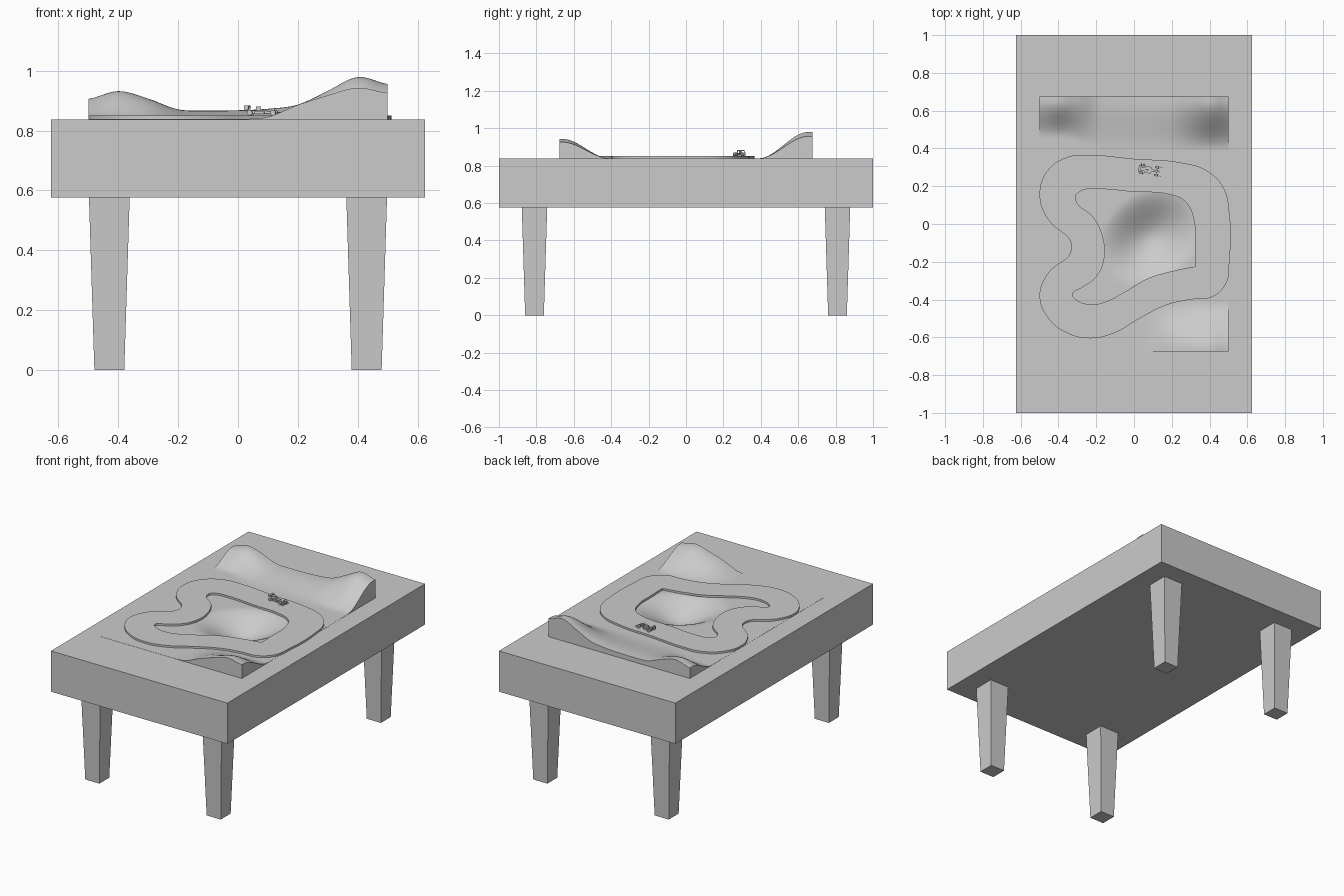
import bpy, bmesh, math
from mathutils import Matrix, Vector

if "Cube" in bpy.data.objects:
    bpy.data.objects.remove(bpy.data.objects["Cube"])

grey = bpy.data.materials.new("plain_grey")
grey.use_nodes = True
grey.diffuse_color = (0.6, 0.6, 0.6, 1)
grey.node_tree.nodes["Principled BSDF"].inputs["Base Color"].default_value = (0.6, 0.6, 0.6, 1)

TOP = 0.838
UNDER = 0.577


def finish(name, bm, smooth=False):
    bmesh.ops.recalc_face_normals(bm, faces=bm.faces)
    mesh = bpy.data.meshes.new(name)
    bm.to_mesh(mesh)
    bm.free()
    mesh.materials.append(grey)
    obj = bpy.data.objects.new(name, mesh)
    bpy.context.collection.objects.link(obj)
    if smooth:
        shade(obj)
    return obj


def shade(obj):
    bpy.ops.object.select_all(action="DESELECT")
    obj.select_set(True)
    bpy.context.view_layer.objects.active = obj
    bpy.ops.object.shade_smooth_by_angle(angle=math.radians(40))


def add_box(bm, size, centre):
    mat = Matrix.Translation(centre) @ Matrix.Diagonal((*size, 1))
    return bmesh.ops.create_cube(bm, size=1, matrix=mat)["verts"]


# Table top with a shallow pocket that holds the landscape
bm = bmesh.new()
add_box(bm, (1.25, 2, TOP - UNDER), (0, 0, (TOP + UNDER) / 2))
bm.normal_update()
lid = max(bm.faces, key=lambda f: f.normal.z)
bmesh.ops.inset_individual(bm, faces=[lid], thickness=0.1)
for v in lid.verts:
    v.co.x = math.copysign(0.48, v.co.x)
    v.co.y = math.copysign(0.65, v.co.y)
pocket = bmesh.ops.extrude_discrete_faces(bm, faces=[lid])["faces"][0]
for v in pocket.verts:
    v.co.z -= 0.16
bmesh.ops.remove_doubles(bm, verts=bm.verts, dist=0.0001)
finish("table_top", bm)

# Four tapered legs
for side, sx in (("left", 1), ("right", -1)):
    for end, sy in (("front", -1), ("back", 1)):
        bm = bmesh.new()
        bmesh.ops.create_cone(
            bm, cap_ends=True, segments=4, radius1=0.05 * math.sqrt(2),
            radius2=0.068 * math.sqrt(2), depth=UNDER,
            matrix=Matrix.Translation((sx * 0.43, sy * 0.81, UNDER / 2))
            @ Matrix.Rotation(math.pi / 4, 4, "Z"))
        finish(f"{end}_{side}_leg", bm)

# Landscape: ridge heights at even steps across the width
BACK = [.067, .093, .068, .032, .028, .029, .034, .048, .094, .140, .117]
FRONT = [0, 0, 0, 0, 0, 0, .007, .047, .079, .104, .087]


def along(heights, x):
    t = min(max((x + 0.5) * 10, 0), 9.9999)
    i = int(t)
    u = t - i
    a, b, c, d = (heights[min(max(i + k, 0), 10)] for k in (-1, 0, 1, 2))
    return b + 0.5 * u * (c - a + u * (2*a - 5*b + 4*c - d + u * (3*(b - c) + d - a)))


def ramp(v, lo, hi):
    t = min(max((v - lo) / (hi - lo), 0), 1)
    return t * t * (3 - 2 * t)


def ground(x, y):
    shift = 0.07 * ramp(-x, 0.15, 0.4)
    z = along(BACK, x) * ramp(y, 0.39 + shift, 0.65)
    z += max(along(FRONT, x), 0) * ramp(-y, 0.41, 0.66)
    # bowl inside the circuit, slightly skewed
    dx = (x - 0.09) / 0.28
    dy = (y + 0.07 - 0.2 * (x - 0.09)) / 0.26
    z -= 0.1 * (1 - ramp(math.hypot(dx, dy), 0, 1))
    return TOP + 0.001 + z


bm = bmesh.new()
bmesh.ops.create_grid(bm, x_segments=60, y_segments=80, size=1,
                      matrix=Matrix.Diagonal((0.5, 0.675, 1, 1)))
for v in bm.verts:
    v.co.z = ground(v.co.x, v.co.y)
rim = [e for e in bm.edges if e.is_boundary]
skirt = bmesh.ops.extrude_edge_only(bm, edges=rim)["geom"]
for v in skirt:
    if isinstance(v, bmesh.types.BMVert):
        v.co.z = TOP - 0.005
finish("landscape", bm, True)

# Race circuit: flat ring between two smooth outlines
OUTER = [(-.5, .15), (-.46, .28), (-.35, .355), (-.23, .365), (0, .345), (.25, .325),
         (.39, .28), (.475, .19), (.505, .06), (.505, -.2), (.485, -.32), (.41, -.388),
         (.3, -.4), (.17, -.43), (.03, -.5), (-.1, -.575), (-.23, -.605), (-.36, -.575),
         (-.46, -.49), (-.5, -.38), (-.46, -.265), (-.33, -.125), (-.46, .03)]
INNER = [(-.31, .14), (-.28, .175), (-.2, .185), (0, .17), (.18, .158), (.27, .12),
         (.315, .03), (.322, -.1), (.325, -.225), (.2, -.25), (.07, -.29), (-.05, -.36),
         (-.16, -.415), (-.23, -.425), (-.3, -.405), (-.325, -.37), (-.28, -.34),
         (-.2, -.28), (-.157, -.18), (-.165, -.07), (-.21, .03)]
curve = bpy.data.curves.new("circuit", "CURVE")
curve.dimensions = "2D"
curve.fill_mode = "BOTH"
curve.extrude = 0.0065
curve.resolution_u = 6
for outline in (OUTER, INNER):
    spline = curve.splines.new("BEZIER")
    spline.bezier_points.add(len(outline) - 1)
    spline.use_cyclic_u = True
    for p, xy in zip(spline.bezier_points, outline):
        p.co = (*xy, 0)
        kind = "VECTOR" if xy in ((.325, -.225),) else "AUTO"
        p.handle_left_type = p.handle_right_type = kind
curve.materials.append(grey)
circuit = bpy.data.objects.new("circuit", curve)
circuit.location.z = TOP + 0.0065
bpy.context.collection.objects.link(circuit)
bpy.ops.object.select_all(action="DESELECT")
circuit.select_set(True)
bpy.context.view_layer.objects.active = circuit
bpy.ops.object.convert(target="MESH")
shade(bpy.context.view_layer.objects.active)

# Small open-wheel race car, nose towards its local +x
place = Matrix.Translation((0.085, 0.285, TOP + 0.013)) @ Matrix.Rotation(-0.16, 4, "Z")


def car_part(name, boxes):
    bm = bmesh.new()
    for size, centre in boxes:
        add_box(bm, size, centre)
    finish(name, bm).matrix_world = place


bm = bmesh.new()
add_box(bm, (0.06, 0.018, 0.012), (-0.02, 0, 0.011))
nose = add_box(bm, (0.05, 0.012, 0.009), (0.034, 0, 0.01))
for v in nose:
    if v.co.x > 0.04:
        v.co.y *= 0.5
        v.co.z = 0.006 + (v.co.z - 0.006) * 0.5
finish("car_body", bm).matrix_world = place
car_part("car_side_pods", [((0.035, 0.01, 0.009), (-0.012, s * 0.013, 0.009)) for s in (1, -1)])
car_part("car_air_intake", [((0.016, 0.007, 0.014), (-0.016, 0, 0.022))])
car_part("car_front_wing", [((0.01, 0.046, 0.002), (0.056, 0, 0.004))]
         + [((0.012, 0.002, 0.007), (0.056, s * 0.023, 0.006)) for s in (1, -1)])
car_part("car_rear_wing", [((0.013, 0.036, 0.003), (-0.055, 0, 0.03)),
                           ((0.006, 0.004, 0.02), (-0.052, 0, 0.02))]
         + [((0.015, 0.002, 0.013), (-0.055, s * 0.018, 0.026)) for s in (1, -1)])
car_part("car_axles", [((0.003, 0.046, 0.003), (x, 0, 0.009)) for x in (-0.043, 0.036)])
for end, x in (("rear", -0.043), ("front", 0.036)):
    for side, s in (("left", 1), ("right", -1)):
        bm = bmesh.new()
        bmesh.ops.create_cone(
            bm, cap_ends=True, segments=16, radius1=0.009, radius2=0.009, depth=0.011,
            matrix=Matrix.Translation((x, s * 0.021, 0.009)) @ Matrix.Rotation(math.pi / 2, 4, "X"))
        finish(f"car_{end}_{side}_wheel", bm, True).matrix_world = place
